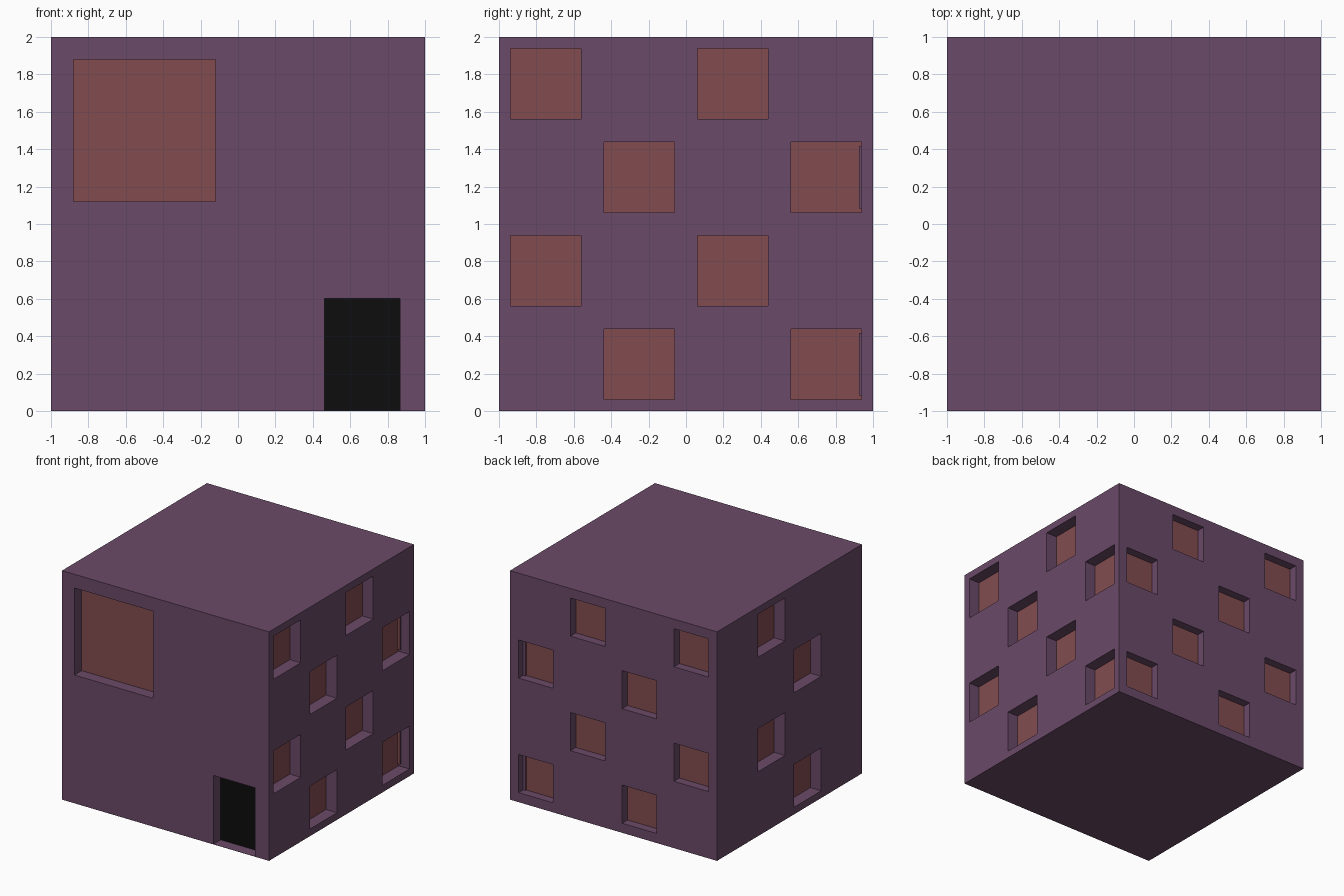
import bpy
import bmesh
from mathutils import Vector

if "Cube" in bpy.data.objects:
    bpy.data.objects.remove(bpy.data.objects["Cube"])

HALF, HEIGHT = 1.0, 2.0
UP = Vector((0, 0, 1))


def material(name, rgb):
    m = bpy.data.materials.new(name)
    m.diffuse_color = (*rgb, 1)
    m.use_nodes = True
    m.node_tree.nodes["Principled BSDF"].inputs["Base Color"].default_value = m.diffuse_color
    return m


def quad(bm, pts):
    bm.faces.new([bm.verts.new(p) for p in pts])


def finish(bm, name, mat):
    bmesh.ops.remove_doubles(bm, verts=bm.verts, dist=1e-5)
    me = bpy.data.meshes.new(name)
    bm.to_mesh(me)
    bm.free()
    me.materials.append(mat)
    bpy.context.collection.objects.link(bpy.data.objects.new(name, me))


def window(u, v, size, depth):
    h = size / 2
    return (u - h, u + h, v - h, v + h, depth, panes)


def wall(u_axis, openings):
    """Flat wall pierced by rectangular recesses, each closed by a coloured panel."""
    u_axis = Vector(u_axis)
    normal = u_axis.cross(UP)

    def at(u, v, d=0.0):
        return u_axis * u + UP * v + normal * (HALF - d)

    # wall face, cut into cells around the openings
    us = sorted({-HALF, HALF, *(e for o in openings for e in o[0:2])})
    vs = sorted({0.0, HEIGHT, *(e for o in openings for e in o[2:4])})
    for u0, u1 in zip(us, us[1:]):
        for v0, v1 in zip(vs, vs[1:]):
            cu, cv = (u0 + u1) / 2, (v0 + v1) / 2
            if not any(o[0] < cu < o[1] and o[2] < cv < o[3] for o in openings):
                quad(shell, [at(u0, v0), at(u1, v0), at(u1, v1), at(u0, v1)])

    # recess sides and back panel
    for u0, u1, v0, v1, d, panel in openings:
        ring = [(u0, v0), (u1, v0), (u1, v1), (u0, v1)]
        for p, q in zip(ring, ring[1:] + ring[:1]):
            quad(shell, [at(*p), at(*q), at(*q, d), at(*p, d)])
        quad(panel, [at(*p, d) for p in ring])


shell, panes, door = bmesh.new(), bmesh.new(), bmesh.new()

# front: one large window and the doorway
wall((1, 0, 0), [window(-0.5, 1.5, 0.76, 0.1),
                 (0.462, 0.865, 0.002, 0.602, 0.1, door)])

# right side and back: staggered windows
CHECKER = [(-0.75, 1.75), (0.25, 1.75), (-0.25, 1.25), (0.75, 1.25),
           (-0.75, 0.75), (0.25, 0.75), (-0.25, 0.25), (0.75, 0.25)]
wall((0, 1, 0), [window(u, v, 0.375, 0.105) for u, v in CHECKER])
wall((-1, 0, 0), [window(-u, v, 0.333, 0.075) for u, v in CHECKER])

# left side: only the two middle columns
wall((0, -1, 0), [window(-u, v, 0.375, 0.105) for u, v in CHECKER if abs(u) < 0.5])

# roof and base
square = [(-1, -1), (1, -1), (1, 1), (-1, 1)]
quad(shell, [(x, y, HEIGHT) for x, y in square])
quad(shell, [(x, y, 0) for x, y in reversed(square)])

finish(shell, "house_walls", material("purple_plaster", (0.145, 0.068, 0.138)))
finish(panes, "window_panes", material("red_panes", (0.225, 0.073, 0.08)))
finish(door, "door_panel", material("black_door", (0.004, 0.004, 0.004)))
